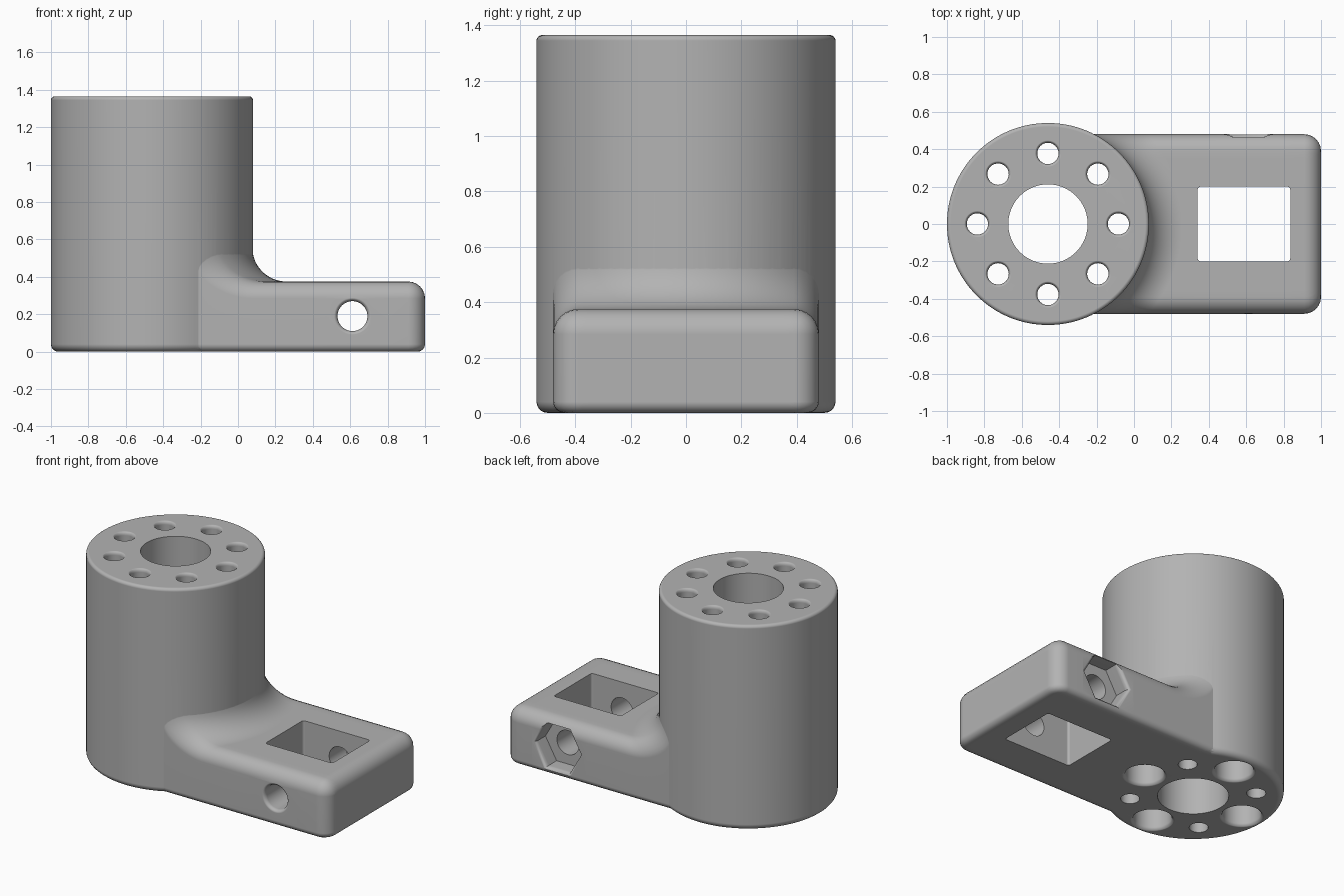
import bpy, bmesh
from math import sin, cos, pi, sqrt, radians
from mathutils import Matrix

if "Cube" in bpy.data.objects:
    bpy.data.objects.remove(bpy.data.objects["Cube"])

AXIS_X, RADIUS, HEIGHT = -0.46, 0.54, 1.365
ARM_HALF, ARM_TOP, EDGE, FOOT = 0.48, 0.375, 0.09, 0.04
FLARE = 0.18

metal = bpy.data.materials.new("plain grey")
metal.use_nodes = True
grey = (0.45, 0.45, 0.45, 1)
metal.diffuse_color = grey
metal.node_tree.nodes["Principled BSDF"].inputs["Base Color"].default_value = grey


def add_object(name, bm):
    bmesh.ops.recalc_face_normals(bm, faces=bm.faces)
    mesh = bpy.data.meshes.new(name)
    bm.to_mesh(mesh)
    bm.free()
    mesh.materials.append(metal)
    obj = bpy.data.objects.new(name, mesh)
    bpy.context.collection.objects.link(obj)
    return obj


def loft(name, rings, matrix=Matrix()):
    """Closed solid through a list of equal-length rings."""
    bm = bmesh.new()
    rows = [[bm.verts.new(p) for p in ring] for ring in rings]
    n = len(rows[0])
    for a, b in zip(rows, rows[1:]):
        for i in range(n):
            k = (i + 1) % n
            bm.faces.new((a[i], a[k], b[k], b[i]))
    bm.faces.new(rows[0])
    bm.faces.new(rows[-1])
    bm.transform(matrix)
    return add_object(name, bm)


def lathe(name, profile, sides, matrix):
    """Turned solid from (radius, height) pairs."""
    rings = [[(r * cos(2 * pi * i / sides), r * sin(2 * pi * i / sides), z)
              for i in range(sides)] for r, z in profile]
    return loft(name, rings, matrix)


def combine(target, other, operation):
    mod = target.modifiers.new(operation, 'BOOLEAN')
    mod.operation, mod.object, mod.solver = operation, other, 'EXACT'
    bpy.context.view_layer.objects.active = target
    bpy.ops.object.modifier_apply(modifier=mod.name)
    bpy.data.objects.remove(other)


def round_drop(q, r):
    return r - sqrt(max(r * r - q * q, 0))


# Upright barrel with rounded rims
at_axis = Matrix.Translation((AXIS_X, 0, 0))
steps = [radians(a) for a in range(0, 91, 15)]
profile = [(RADIUS - FOOT * (1 - sin(a)), FOOT * (1 - cos(a))) for a in steps]
profile += [(RADIUS - 0.02 * (1 - cos(a)), HEIGHT - 0.02 * (1 - sin(a))) for a in steps]
body = lathe("bracket_body", profile, 128, at_axis)

# Arm: soft-edged block whose top sweeps up into the barrel
edge_ys = [ARM_HALF - EDGE + EDGE * sin(a) for a in steps]
inner_ys = [-0.39 + 0.78 * i / 20 for i in range(1, 20)]
ys = [-y for y in reversed(edge_ys)] + inner_ys + edge_ys
columns = [("start", 0)]
columns += [("flare", radians(a)) for a in range(0, 91, 6)]
columns += [("straight", x) for x in (0.4, 0.6, 0.8)]
columns += [("straight", 1 - EDGE + EDGE * sin(a)) for a in steps]


def arm_ring(kind, value):
    top, bottom = [], []
    for y in ys:
        x, z = value, ARM_TOP
        if kind == "start":
            x, z = AXIS_X, ARM_TOP + FLARE
        elif kind == "flare":
            r = RADIUS - 0.003 + (FLARE + 0.003) * (1 - cos(value))
            x = AXIS_X + sqrt(r * r - y * y)
            z += FLARE * (1 - sin(value))
        over_x = max(x - (1 - EDGE), 0)
        y *= (ARM_HALF - round_drop(over_x, EDGE)) / ARM_HALF
        q = sqrt(over_x ** 2 + max(abs(y) - ARM_HALF + EDGE, 0) ** 2)
        top.append((x, y, z - round_drop(q, EDGE)))
        bottom.append((x, y, round_drop(max(q - EDGE + FOOT, 0), FOOT)))
    return top + bottom[::-1]


arm = loft("arm", [arm_ring(*c) for c in columns])
combine(body, arm, 'UNION')

# Central bore
combine(body, lathe("bore", [(0.212, -1), (0.212, 2)], 96, at_axis), 'DIFFERENCE')

# Ring of bolt holes, every second one counterbored from below
bolt = [(0.057, -1), (0.057, 1.342), (0.059, 1.353), (0.064, 1.361), (0.074, 1.367), (0.074, 2)]
recess = [(0.137, -1), (0.137, -0.002), (0.126, 0.003), (0.118, 0.011), (0.115, 0.022), (0.115, 0.6)]
for i in range(8):
    a = i * pi / 4
    place = Matrix.Translation((AXIS_X + 0.377 * cos(a), 0.377 * sin(a), 0))
    combine(body, lathe("bolt_hole", bolt, 32, place), 'DIFFERENCE')
    if i % 2 == 0:
        combine(body, lathe("bolt_recess", recess, 48, place), 'DIFFERENCE')

# Rectangular window through the arm
bm = bmesh.new()
bmesh.ops.create_cube(bm, size=1, matrix=Matrix.Translation((0.588, 0, 0.2)) @ Matrix.Diagonal((0.495, 0.4, 1, 1)))
uprights = [e for e in bm.edges if abs(e.verts[0].co.z - e.verts[1].co.z) > 0.5]
bmesh.ops.bevel(bm, geom=uprights, offset=0.015, segments=3, profile=0.5, affect='EDGES')
combine(body, add_object("window", bm), 'DIFFERENCE')

# Cross hole with a softened front rim, and a hexagonal nut pocket at the back
across = Matrix.Translation((0.612, 0, 0.19)) @ Matrix.Rotation(pi / 2, 4, 'X')
cross = [(0.08, -1), (0.08, 0.455), (0.083, 0.468), (0.09, 0.476), (0.101, 0.481), (0.101, 1)]
pocket = [(0.19, -1), (0.19, -0.481), (0.177, -0.475), (0.168, -0.464), (0.165, -0.45), (0.165, -0.37)]
combine(body, lathe("cross_hole", cross, 48, across), 'DIFFERENCE')
combine(body, lathe("nut_pocket", pocket, 6, across), 'DIFFERENCE')

# Smooth shading with crisp edges
bpy.ops.object.select_all(action='DESELECT')
body.select_set(True)
bpy.context.view_layer.objects.active = body
bpy.ops.object.shade_smooth_by_angle(angle=radians(32))
weighted = body.modifiers.new("weighted normals", 'WEIGHTED_NORMAL')
weighted.keep_sharp = True
